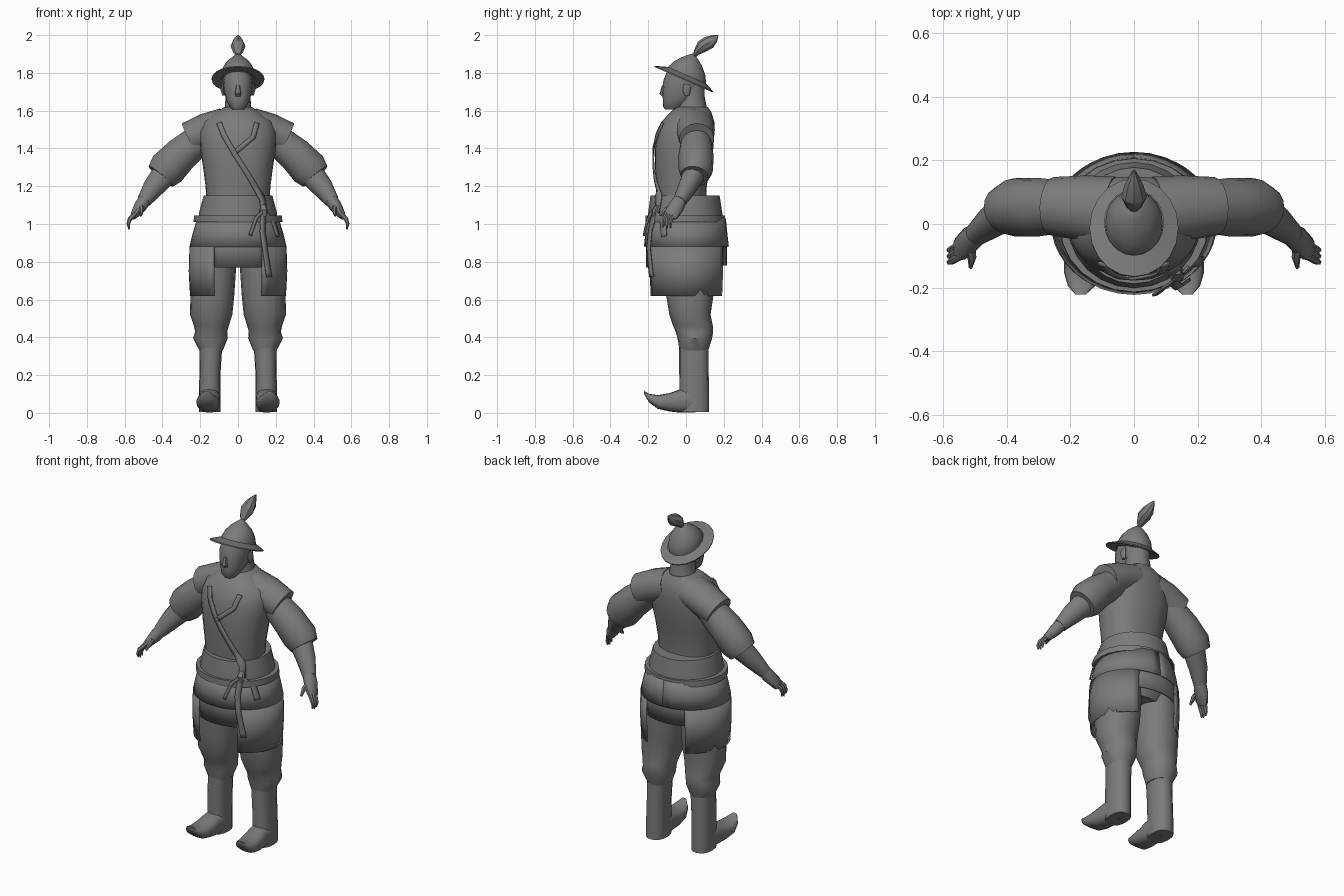
import bpy, bmesh, math
from mathutils import Vector as V
from mathutils.bvhtree import BVHTree

if "Cube" in bpy.data.objects:
    bpy.data.objects.remove(bpy.data.objects["Cube"])

grey = bpy.data.materials.new("plain_grey")
grey.diffuse_color = (0.2, 0.2, 0.205, 1)
grey.use_nodes = True
grey.node_tree.nodes["Principled BSDF"].inputs["Base Color"].default_value = grey.diffuse_color


def finish(name, bm, mirror=False, thick=0, angle=40):
    bmesh.ops.recalc_face_normals(bm, faces=bm.faces)
    me = bpy.data.meshes.new(name)
    bm.to_mesh(me)
    bm.free()
    ob = bpy.data.objects.new(name, me)
    bpy.context.collection.objects.link(ob)
    me.materials.append(grey)
    bpy.ops.object.select_all(action='DESELECT')
    ob.select_set(True)
    bpy.context.view_layer.objects.active = ob
    bpy.ops.object.shade_smooth_by_angle(angle=math.radians(angle))
    if thick:
        m = ob.modifiers.new("thickness", 'SOLIDIFY')
        m.thickness, m.offset = thick, 0
    if mirror:
        m = ob.modifiers.new("mirror", 'MIRROR')
        m.use_clip = False
    return ob


def loft(name, rings, n=16, p=2.0, caps=True, **kw):
    """Skin rings given as (centre, half axis u, half axis v)."""
    bm = bmesh.new()
    loops = []
    for c, u, v in rings:
        loop = []
        for i in range(n):
            a = 2 * math.pi * i / n
            s, t = math.cos(a), math.sin(a)
            s = math.copysign(abs(s) ** (2 / p), s)
            t = math.copysign(abs(t) ** (2 / p), t)
            loop.append(bm.verts.new(V(c) + V(u) * s + V(v) * t))
        loops.append(loop)
    for a, b in zip(loops, loops[1:]):
        for i in range(n):
            j = (i + 1) % n
            bm.faces.new((a[i], a[j], b[j], b[i]))
    if caps:
        bm.faces.new(loops[0])
        bm.faces.new(loops[-1])
    return finish(name, bm, **kw)


def stack(name, rows, **kw):
    """Horizontal rings: z, centre x, half width, front y, back y."""
    return loft(name, [((x, (f + b) / 2, z), (w, 0, 0), (0, (b - f) / 2, 0))
                       for z, x, w, f, b in rows], **kw)


def tube(name, pts, **kw):
    """Rings square to a path: point, vertical-ish radius, depth radius."""
    rings = []
    for i, (c, ra, rb) in enumerate(pts):
        t = (V(pts[min(i + 1, len(pts) - 1)][0]) - V(pts[max(i - 1, 0)][0])).normalized()
        b = (V((0, 1, 0)) - t * t.y).normalized()
        rings.append((c, b.cross(t) * ra, b * rb))
    return loft(name, rings, **kw)


# Torso, shoulder caps and waist
torso = stack("tunic", [(1.1, 0, .165, -.155, .105), (1.2, 0, .172, -.16, .11),
                        (1.3, 0, .185, -.165, .125), (1.4, 0, .2, -.165, .145),
                        (1.48, 0, .205, -.152, .15), (1.54, 0, .185, -.13, .15),
                        (1.59, 0, .12, -.085, .135), (1.62, 0, .072, -.05, .115)], n=24, p=2.3)
tube("shoulder_cap", [((.07, .04, 1.525), .09, .11), ((.16, .05, 1.497), .092, .103),
                      ((.257, .056, 1.45), .092, .092)], mirror=True)
sash = stack("waist_sash", [(1.0, 0, .212, -.205, .2), (1.06, 0, .206, -.2, .192),
                            (1.15, 0, .182, -.188, .178)], n=24)
stack("belt", [(1.01, 0, .235, -.215, .208), (1.045, 0, .233, -.214, .206)], n=24)

# Skirt: upper yoke, two long side panels and short inner flaps
SKIRT = [(1.03, .212, .205), (.95, .236, .213), (.88, .253, .221), (.75, .257, .22), (.62, .25, .214)]


def size_at(z):
    for (z1, a1, b1), (z0, a0, b0) in zip(SKIRT, SKIRT[1:]):
        if z >= z0 - 1e-6:
            k = (z - z0) / (z1 - z0)
            return a0 + (a1 - a0) * k, b0 + (b1 - b0) * k


def panel(name, zs, start, end, inset=0, steps=14, **kw):
    bm = bmesh.new()
    rows = []
    for z in zs:
        rx, ry = size_at(z)
        angs = [start + (end - start) * i / steps for i in range(steps + 1)]
        rows.append([bm.verts.new(((rx - inset) * math.sin(a), .002 - (ry - inset) * math.cos(a), z))
                     for a in angs])
    for a, b in zip(rows, rows[1:]):
        for i in range(steps):
            bm.faces.new((a[i], a[i + 1], b[i + 1], b[i]))
    return finish(name, bm, thick=.008, **kw)


yoke = panel("skirt_yoke", [1.03, .95, .88], -math.pi, math.pi, steps=32)
side = panel("skirt_side_panel", [.88, .75, .62], .52, math.pi - .52, mirror=True)
panel("front_flap", [.95, .88, .77], -.6, .6, inset=.01, steps=8)
panel("back_flap", [.95, .88, .78], math.pi - .6, math.pi + .6, inset=.01, steps=8)

# Legs and boots
stack("hips", [(1.0, 0, .19, -.15, .17), (.85, 0, .2, -.13, .16), (.78, 0, .14, -.09, .13)])
stack("trouser_leg", [(.9, .12, .11, -.12, .15), (.77, .127, .117, -.115, .15),
                      (.62, .136, .116, -.105, .145), (.52, .142, .112, -.088, .13),
                      (.46, .141, .092, -.068, .142), (.43, .142, .085, -.055, .144),
                      (.395, .146, .092, -.045, .138), (.33, .142, .062, -.034, .118)],
      p=2.2, mirror=True)
stack("boot_shaft", [(.36, .143, .06, -.036, .118), (.22, .148, .056, -.036, .12),
                     (.1, .15, .057, -.034, .122), (.004, .15, .057, -.034, .122)], p=2.4, mirror=True)
FOOT = [(.05, .001, .13, .15, .056), (-.03, .001, .125, .152, .058), (-.09, .008, .104, .156, .062),
        (-.15, .022, .094, .161, .06), (-.195, .055, .101, .165, .043), (-.222, .1, .116, .168, .016)]
loft("boot_foot", [((x, y, (lo + hi) / 2), (w, 0, 0), (0, 0, (hi - lo) / 2))
                   for y, lo, hi, x, w in FOOT], p=2.6, mirror=True)

# Arms and hands
tube("sleeve", [((.19, .055, 1.46), .08, .078), ((.3, .053, 1.37), .092, .092),
                ((.375, .052, 1.292), .1, .092), ((.408, .045, 1.252), .084, .075)], mirror=True)
tube("forearm", [((.38, .047, 1.275), .07, .062), ((.45, .005, 1.19), .056, .05),
                 ((.497, -.033, 1.122), .039, .037)], n=12, mirror=True)
tube("hand", [((.485, -.025, 1.14), .036, .034), ((.517, -.05, 1.093), .034, .042),
              ((.547, -.078, 1.05), .022, .04), ((.556, -.085, 1.035), .014, .032)], n=10, mirror=True)
for k, (y, drop) in enumerate([(-.112, .01), (-.093, 0), (-.074, .005)]):
    tube("finger_%d" % (k + 1), [((.545, y + .012, 1.055), .014, .012), ((.573, y - .005, 1.025), .012, .011),
                                 ((.581, y - .008, 1.0), .009, .009),
                                 ((.577, y - .008, .972 + drop), .004, .004)], n=6, mirror=True)
tube("thumb", [((.515, -.065, 1.095), .016, .018), ((.51, -.105, 1.075), .014, .016),
               ((.514, -.137, 1.045), .006, .007)], n=6, mirror=True)

# Neck, head and nose
stack("neck", [(1.55, 0, .1, -.06, .12), (1.62, 0, .07, -.048, .11), (1.68, 0, .065, -.04, .098),
               (1.76, 0, .066, -.04, .1)])
stack("head", [(1.605, 0, .03, -.11, -.03), (1.622, 0, .046, -.122, -.01), (1.66, 0, .064, -.123, .04),
               (1.7, 0, .074, -.124, .075), (1.76, 0, .08, -.12, .1), (1.81, 0, .072, -.1, .09)], p=2.2)
stack("nose", [(1.676, 0, .014, -.128, -.11), (1.69, 0, .016, -.14, -.11), (1.735, 0, .01, -.127, -.11)], n=8)
for s in (-1, 1):
    stack("ear", [(1.68, s * .076, .008, -.008, .018), (1.71, s * .08, .012, -.018, .026),
                  (1.74, s * .08, .008, -.012, .024)], n=8)

# Tilted helmet: wide brim, pointed dome
AX = V((0, .4, .917))
SIDE, FWD = V((1, 0, 0)), V((0, .917, -.4))
BASE = V((0, -.012, 1.768))


def helm(name, rows, **kw):
    loft(name, [(BASE + AX * h + FWD * o, SIDE * r, FWD * d) for h, r, d, o in rows], n=20, **kw)


helm("helmet_brim", [(.004, .085, .105, .008), (-.004, .14, .168, 0), (.002, .14, .168, 0),
                     (.024, .093, .113, .008)], caps=False)
helm("helmet_dome", [(.0, .09, .112, .008), (.03, .09, .108, .008), (.065, .08, .09, .006),
                     (.1, .058, .06, .003), (.125, .028, .03, -.001), (.142, .006, .006, -.004)])

# Leaf-shaped plume leaning back
PLUME = [((0, .04, 1.885), .008, .008), ((0, .056, 1.91), .026, .018), ((0, .085, 1.94), .04, .034),
         ((0, .122, 1.962), .03, .036), ((0, .15, 1.982), .014, .022), ((0, .17, 1.998), .002, .003)]
up = V((0, -.62, .78))
loft("plume", [(c, (w, 0, 0), up * h) for c, w, h in PLUME], n=8, angle=30)

# Straps laid on the body front
trees = [BVHTree.FromPolygons([v.co for v in o.data.vertices], [q.vertices for q in o.data.polygons])
         for o in (torso, sash, yoke, side)]


def front_y(x, z):
    ys = [h[0].y for h in (t.ray_cast(V((x, -1, z)), V((0, 1, 0))) for t in trees) if h[0]]
    return min(ys) if ys else -.15


def strap(name, pts, width, lift=.009):
    bm = bmesh.new()
    line = []
    for a, b in zip(pts, pts[1:]):
        line += [V(a).lerp(V(b), i / 5) for i in range(5)]
    line.append(V(pts[-1]))
    prev = None
    for i, c in enumerate(line):
        d = (line[min(i + 1, len(line) - 1)] - line[max(i - 1, 0)]).normalized()
        s = V((-d.y, d.x)) * width / 2
        pair = [bm.verts.new((q.x, front_y(q.x, q.y) - lift, q.y)) for q in (c + s, c - s)]
        if prev:
            bm.faces.new((prev[0], prev[1], pair[1], pair[0]))
        prev = pair
    finish(name, bm, thick=.008)


strap("chest_strap", [(-.1, 1.535), (-.075, 1.47), (-.02, 1.375), (.06, 1.25), (.13, 1.13), (.14, 1.05)], .028)
strap("chest_strap_branch", [(.1, 1.535), (.08, 1.46), (-.015, 1.38)], .026)
strap("sash_tail_long", [(.135, 1.08), (.13, .96), (.145, .85), (.165, .72)], .026, .018)
strap("sash_tail_inner", [(.135, 1.07), (.095, 1.03), (.065, .94)], .016, .02)
strap("sash_tail_outer", [(.135, 1.07), (.185, 1.02), (.212, .935)], .016, .02)
tube("sash_knot", [((.135, front_y(.135, 1.09) - .008, 1.1), .012, .008),
                   ((.135, front_y(.135, 1.07) - .015, 1.07), .024, .02),
                   ((.137, front_y(.137, 1.04) - .014, 1.04), .014, .012)], n=8)
